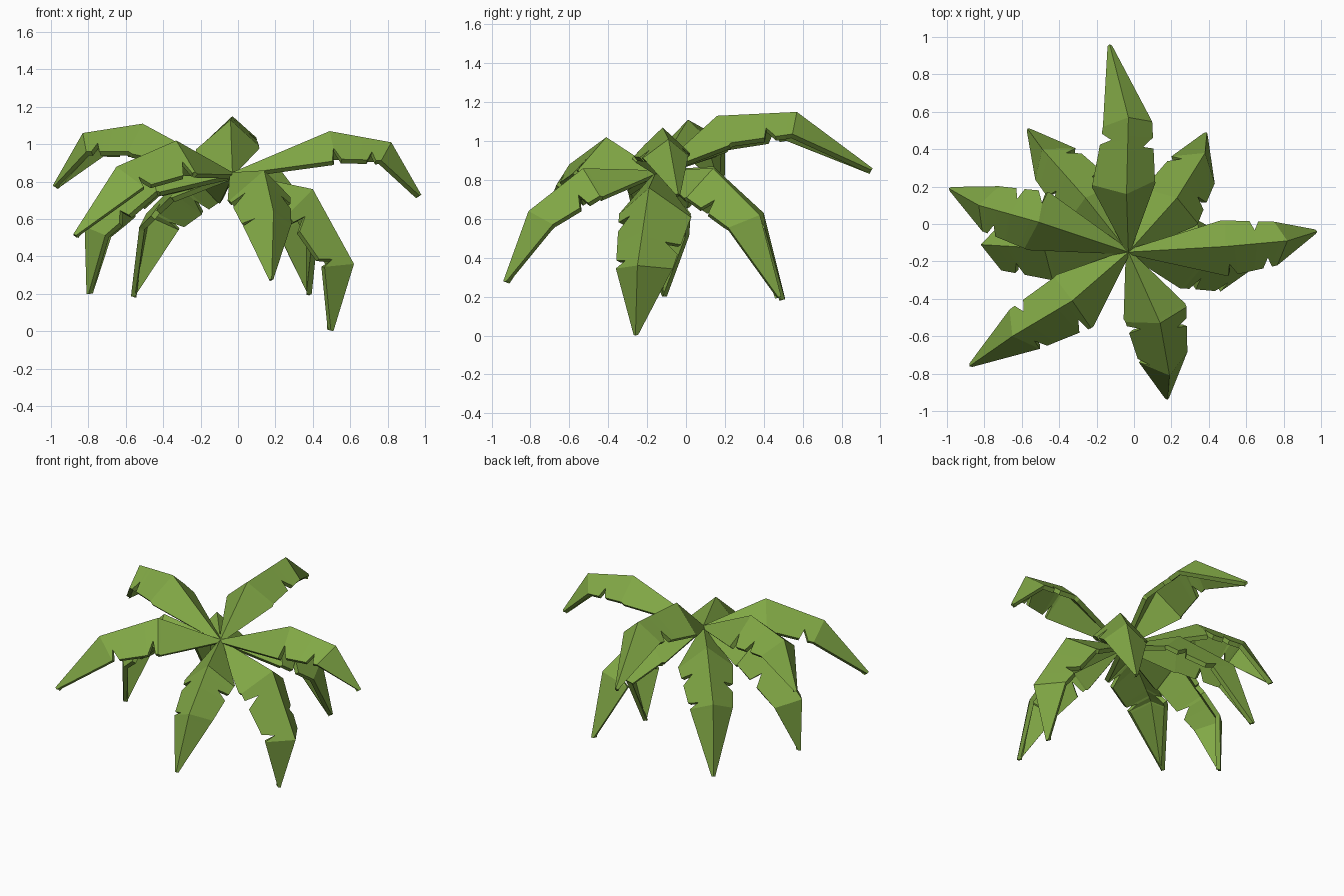
import bpy, bmesh
from mathutils import Vector

if "Cube" in bpy.data.objects:
    bpy.data.objects.remove(bpy.data.objects["Cube"])

green = bpy.data.materials.new("leaf green")
green.diffuse_color = (0.22, 0.39, 0.06, 1)
green.use_nodes = True
green.node_tree.nodes["Principled BSDF"].inputs["Base Color"].default_value = green.diffuse_color
BASE = Vector((-0.03, -0.15, 0.85))


def interp(pairs, t):
    for (t0, a), (t1, b) in zip(pairs, pairs[1:]):
        if t <= t1:
            return a + (b - a) * ((t - t0) / (t1 - t0))
    return pairs[-1][1]


def outline(width, notches):
    # half width along the leaf (t = 0..3), with a tear at each notch
    shape = [(0, 0.015), (0.95, width), (2, width * 0.78), (3, 0.012)]
    pts = list(shape)
    for n in notches:
        pts += [(n - 0.04, interp(shape, n - 0.04)), (n, interp(shape, n) * 0.6),
                (n + 0.14, interp(shape, n + 0.14))]
    return sorted(pts)


def leaf(name, p1, p2, tip, wl, wr, left_notches, right_notches):
    knots = [BASE, Vector(p1), Vector(p2), Vector(tip)]
    run = knots[3] - knots[0]
    side = Vector((-run.y, run.x, 0)).normalized()
    segs = [(b - a).normalized() for a, b in zip(knots, knots[1:])]
    tangents = [segs[0], segs[0] + segs[1], segs[1] + segs[2], segs[2]]
    ups = [t.cross(side).normalized() for t in tangents]
    ridge, up = list(enumerate(knots)), list(enumerate(ups))
    sides = [(1, outline(wl, left_notches)), (-1, outline(wr, right_notches))]
    ts = sorted({round(p[0], 3) for _, o in sides for p in o} | {1})
    bm = bmesh.new()
    rows = []
    for t in ts:
        c, n = interp(ridge, t), interp(up, t)
        row = [bm.verts.new(c)]
        for s, o in sides:
            w = interp(o, t)
            row.append(bm.verts.new(c + side * s * w - n * w * 0.95))
        rows.append(row)
    for a, b in zip(rows, rows[1:]):
        bm.faces.new((a[0], b[0], b[1], a[1]))
        bm.faces.new((a[2], b[2], b[0], a[0]))
    mesh = bpy.data.meshes.new(name)
    bm.to_mesh(mesh)
    bm.free()
    mesh.materials.append(green)
    ob = bpy.data.objects.new(name, mesh)
    bpy.context.collection.objects.link(ob)
    mod = ob.modifiers.new("thickness", 'SOLIDIFY')
    mod.thickness, mod.offset = 0.03, -1


# upper arching leaves
leaf("back_leaf", (-0.04, 0.16, 1.13), (-0.03, 0.57, 1.15), (-0.13, 0.96, 0.86),
     0.18, 0.16, [1.75], [1.6])
leaf("right_leaf", (0.49, -0.12, 1.07), (0.82, -0.09, 1.01), (0.98, -0.04, 0.73),
     0.14, 0.16, [1.55], [1.0, 1.75])
leaf("left_leaf", (-0.51, 0.01, 1.11), (-0.83, 0.10, 1.06), (-0.99, 0.19, 0.78),
     0.16, 0.17, [1.75], [1.0, 1.5])
leaf("front_left_leaf", (-0.33, -0.41, 1.02), (-0.65, -0.60, 0.88), (-0.88, -0.76, 0.52),
     0.18, 0.16, [1.1, 1.9], [1.75])
# front leaf
leaf("front_leaf", (0.14, -0.53, 0.86), (0.19, -0.81, 0.64), (0.18, -0.94, 0.28),
     0.16, 0.18, [1.3], [1.15, 1.95])
# lower drooping leaves
leaf("low_right_leaf", (0.40, -0.19, 0.76), (0.62, -0.25, 0.36), (0.51, -0.26, 0.0),
     0.2, 0.18, [1.6], [1.2, 1.9])
leaf("low_left_leaf", (-0.48, -0.13, 0.90), (-0.82, -0.11, 0.56), (-0.81, -0.11, 0.2),
     0.17, 0.17, [1.6], [1.4])
leaf("low_back_right_leaf", (0.23, 0.14, 0.86), (0.38, 0.38, 0.62), (0.39, 0.49, 0.2),
     0.18, 0.17, [1.9], [1.4])
leaf("low_back_left_leaf", (-0.26, 0.14, 0.87), (-0.49, 0.40, 0.63), (-0.57, 0.51, 0.19),
     0.17, 0.18, [1.5], [1.3, 1.9])
